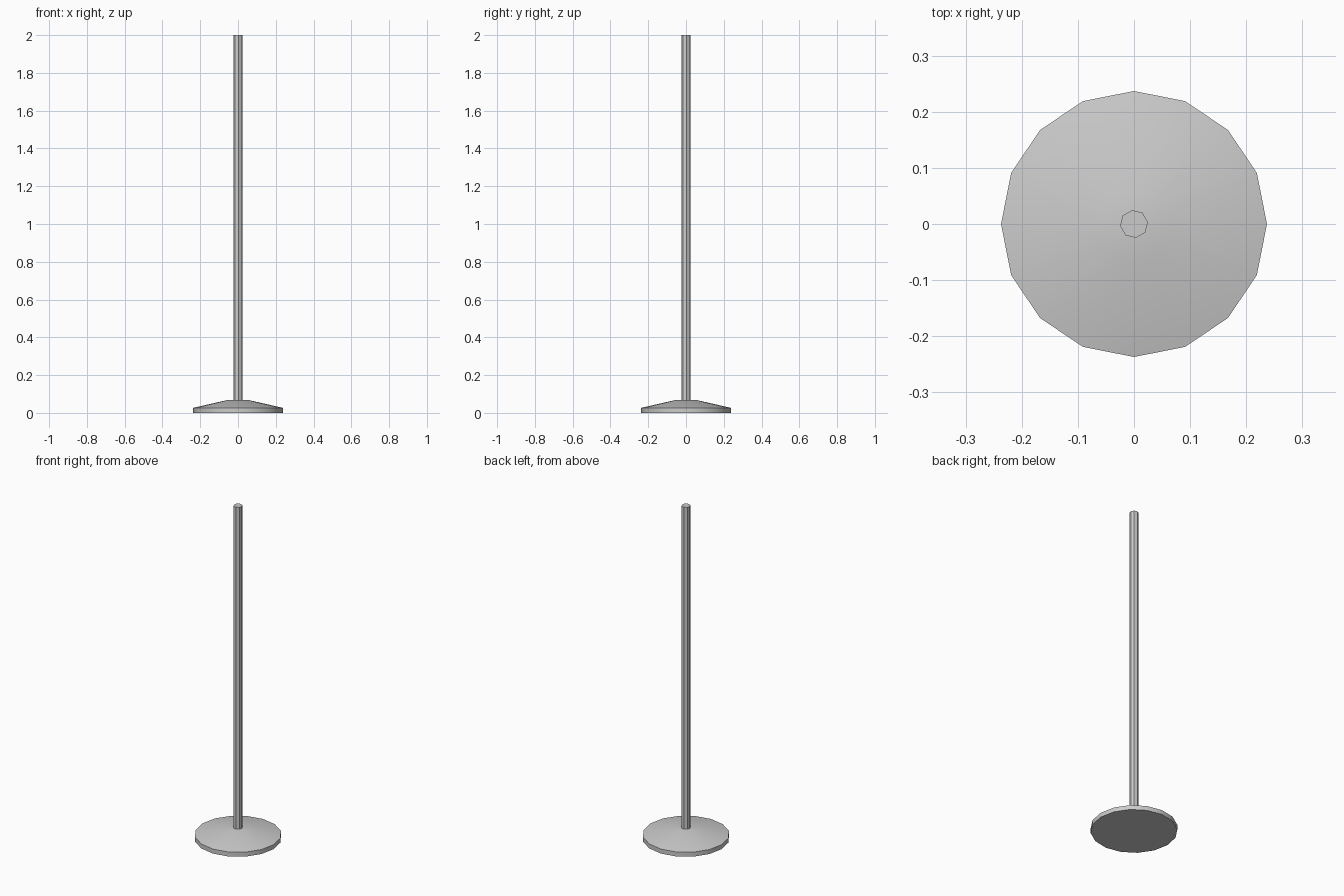
import bpy
import bmesh
import math

cube = bpy.data.objects.get("Cube")
if cube:
    bpy.data.objects.remove(cube, do_unlink=True)

# Single grey metal
grey = bpy.data.materials.new("grey_metal")
grey.use_nodes = True
colour = (0.6, 0.6, 0.6, 1)
grey.diffuse_color = colour
grey.node_tree.nodes["Principled BSDF"].inputs["Base Color"].default_value = colour


def lathe(name, profile, sides, turn=0):
    """Closed solid from (radius, height) rings, capped at both ends."""
    bm = bmesh.new()
    rings = []
    for radius, z in profile:
        angles = [math.radians(turn) + math.tau * i / sides for i in range(sides)]
        rings.append([bm.verts.new((radius * math.cos(a), radius * math.sin(a), z))
                      for a in angles])
    for low, high in zip(rings, rings[1:]):
        for i in range(sides):
            j = (i + 1) % sides
            bm.faces.new((low[i], low[j], high[j], high[i]))
    bm.faces.new(rings[0][::-1])
    bm.faces.new(rings[-1])
    mesh = bpy.data.meshes.new(name)
    bm.to_mesh(mesh)
    bm.free()
    mesh.materials.append(grey)
    obj = bpy.data.objects.new(name, mesh)
    bpy.context.collection.objects.link(obj)
    bpy.ops.object.select_all(action="DESELECT")
    obj.select_set(True)
    bpy.context.view_layer.objects.active = obj
    bpy.ops.object.shade_smooth_by_angle(angle=math.radians(30))
    return obj


# Weighted foot: short rim, sloping top, small flat centre
lathe("base", [(0.237, 0), (0.237, 0.027), (0.06, 0.067)], sides=16)

# Upright octagonal pole
lathe("pole", [(0.025, 0.06), (0.025, 2)], sides=8, turn=8)
